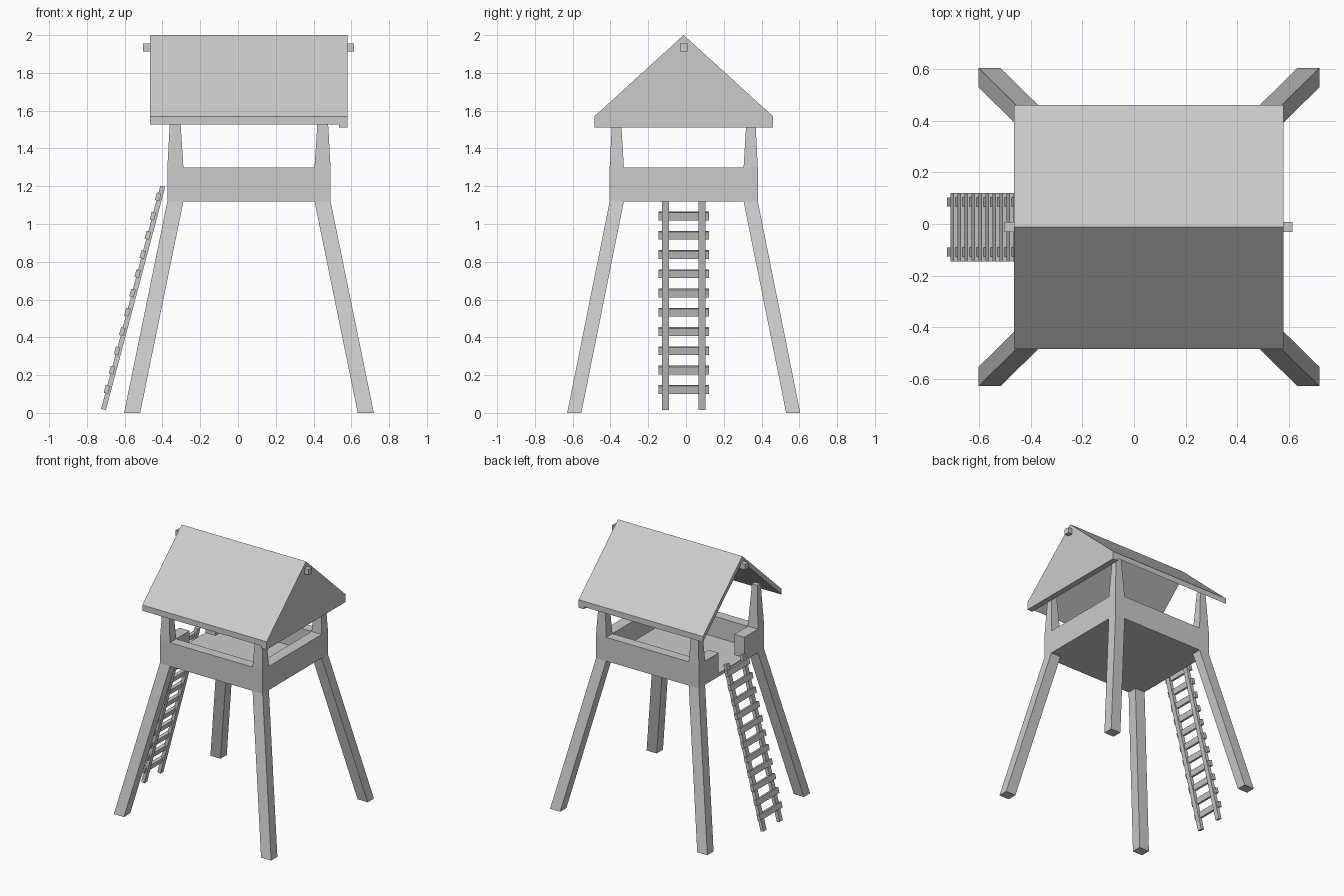
import bpy, math
from mathutils import Matrix, Vector

cube = bpy.data.objects.get("Cube")
if cube:
    bpy.data.objects.remove(cube, do_unlink=True)

grey = bpy.data.materials.new("plain grey")
grey.use_nodes = True
COLOUR = (0.6, 0.6, 0.6, 1)
grey.diffuse_color = COLOUR
grey.node_tree.nodes["Principled BSDF"].inputs["Base Color"].default_value = COLOUR


def prism(name, bottom, top):
    """Solid between two matching loops of points."""
    n = len(bottom)
    faces = [tuple(reversed(range(n))), tuple(range(n, 2 * n))]
    faces += [(i, (i + 1) % n, n + (i + 1) % n, n + i) for i in range(n)]
    mesh = bpy.data.meshes.new(name)
    mesh.from_pydata(list(bottom) + list(top), [], faces)
    mesh.materials.append(grey)
    obj = bpy.data.objects.new(name, mesh)
    bpy.context.collection.objects.link(obj)
    return obj


def rect(x0, x1, y0, y1, z):
    return [(x0, y0, z), (x1, y0, z), (x1, y1, z), (x0, y1, z)]


def box(name, x0, x1, y0, y1, z0, z1):
    return prism(name, rect(x0, x1, y0, y1, z0), rect(x0, x1, y0, y1, z1))


def along_x(name, profile, x0, x1):
    """Extrude a (y, z) profile along x."""
    return prism(name, [(x0, y, z) for y, z in profile],
                 [(x1, y, z) for y, z in profile])


CX, CY = 0.058, -0.012        # centre of the tower
HX, HY = 0.432, 0.392         # half size of the platform
TX, TY = 0.085, 0.075         # wall thickness and leg section
LOW, RAIL = 1.12, 1.30        # underside and top of the parapet
X0, X1, Y0, Y1 = CX - HX, CX + HX, CY - HY, CY + HY


def corner_rect(sx, sy, outer_x, outer_y, wide_x, wide_y, z):
    xs = sorted((CX + sx * outer_x, CX + sx * (outer_x - wide_x)))
    ys = sorted((CY + sy * outer_y, CY + sy * (outer_y - wide_y)))
    return rect(*xs, *ys, z)


# Splayed legs below, tapered roof posts above
for sx, side in ((-1, "right"), (1, "left")):
    for sy, end in ((-1, "front"), (1, "back")):
        prism(f"{end}_{side}_leg",
              corner_rect(sx, sy, 0.661, 0.617, TX, TY, 0),
              corner_rect(sx, sy, HX, HY, TX, TY, LOW))
        prism(f"{end}_{side}_post",
              corner_rect(sx, sy, HX, HY, TX, TY, RAIL),
              corner_rect(sx, sy, HX - 0.018, HY - 0.016, 0.046, 0.04, 1.62))

# Platform floor and parapet, with a doorway at the ladder
DOOR = 0.155
FLOOR = 1.145
box("floor", X0 + TX, X1 - TX, Y0 + TY, Y1 - TY, LOW, FLOOR)
box("doorstep", X0, X0 + TX, CY - DOOR, CY + DOOR, LOW, FLOOR)
box("front_wall", X0, X1, Y0, Y0 + TY, LOW, RAIL)
box("back_wall", X0, X1, Y1 - TY, Y1, LOW, RAIL)
box("left_wall", X1 - TX, X1, Y0 + TY, Y1 - TY, LOW, RAIL)
box("door_wall_front", X0, X0 + TX, Y0 + TY, CY - DOOR, LOW, RAIL)
box("door_wall_back", X0, X0 + TX, CY + DOOR, Y1 - TY, LOW, RAIL)

# Roof, closed gable and ridge beam
EAVE, RIDGE, EDGE, THICK = 0.473, 2.0, 1.57, 0.043
RX0, RX1 = -0.465, 0.58
GABLE = 0.045
along_x("roof", [(CY - EAVE, EDGE - THICK), (CY, RIDGE - THICK),
                 (CY + EAVE, EDGE - THICK), (CY + EAVE, EDGE),
                 (CY, RIDGE), (CY - EAVE, EDGE)], RX0, RX1 - GABLE)
along_x("gable_wall", [(CY - EAVE, 1.51), (CY + EAVE, 1.51), (CY + EAVE, EDGE),
                       (CY, RIDGE), (CY - EAVE, EDGE)], RX1 - GABLE, RX1)
along_x("ridge_beam", [(CY - 0.02, 1.912), (CY + 0.02, 1.912),
                       (CY + 0.02, 1.955), (CY - 0.02, 1.955)], -0.502, 0.615)

# Leaning ladder, built upright and then tilted about its foot
foot, head = Vector((-0.712, CY, 0.018)), Vector((-0.398, CY, 1.2))
lean = head - foot
tilt = (Matrix.Translation(foot)
        @ Matrix.Rotation(math.atan2(lean.x, lean.z), 4, 'Y'))
parts = []
for sy, end in ((-1, "front"), (1, "back")):
    mid = sy * 0.097
    parts.append(box(f"ladder_{end}_rail", -0.013, 0.013,
                     mid - 0.018, mid + 0.018, 0, lean.length))
for i in range(11):
    h = (0.122 + 0.102 * i - foot.z) * lean.length / lean.z
    parts.append(box(f"ladder_rung_{i + 1}", -0.022, 0.002,
                     -0.133, 0.133, h - 0.021, h + 0.021))
for part in parts:
    part.data.transform(tilt)

# Make every face point outward
import bmesh
for obj in bpy.context.collection.objects:
    if obj.type == 'MESH' and grey.name in obj.data.materials:
        bm = bmesh.new()
        bm.from_mesh(obj.data)
        bmesh.ops.recalc_face_normals(bm, faces=bm.faces)
        bm.to_mesh(obj.data)
        bm.free()
